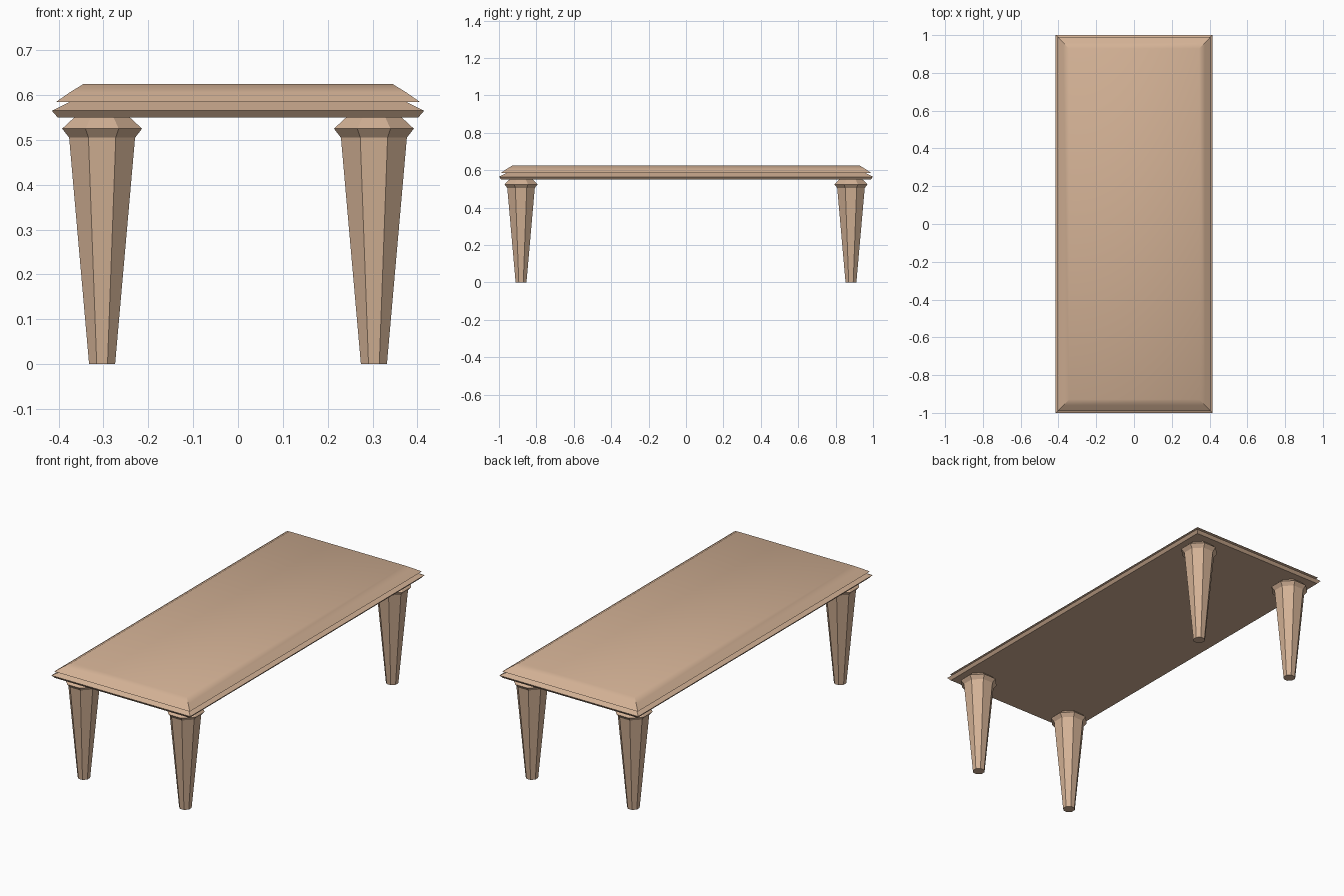
import bpy, bmesh, math

if "Cube" in bpy.data.objects:
    bpy.data.objects.remove(bpy.data.objects["Cube"])

wood = bpy.data.materials.new("tan wood")
wood.diffuse_color = (0.65, 0.44, 0.30, 1)
wood.use_nodes = True
wood.node_tree.nodes["Principled BSDF"].inputs["Base Color"].default_value = wood.diffuse_color


def loft(name, rings, smooth=False):
    """Skin a stack of closed rings and cap both ends."""
    bm = bmesh.new()
    loops = [[bm.verts.new(p) for p in ring] for ring in rings]
    n = len(loops[0])
    for a, b in zip(loops, loops[1:]):
        for i in range(n):
            j = (i + 1) % n
            bm.faces.new((a[i], a[j], b[j], b[i]))
    bm.faces.new(loops[0][::-1])
    bm.faces.new(loops[-1])
    me = bpy.data.meshes.new(name)
    bm.to_mesh(me)
    bm.free()
    ob = bpy.data.objects.new(name, me)
    bpy.context.collection.objects.link(ob)
    me.materials.append(wood)
    if smooth:
        bpy.ops.object.select_all(action='DESELECT')
        bpy.context.view_layer.objects.active = ob
        ob.select_set(True)
        bpy.ops.object.shade_smooth_by_angle(angle=math.radians(40))
    return ob


def rect(inset, z):
    x, y = 0.415 - inset, 1.0 - inset
    return [(-x, -y, z), (x, -y, z), (x, y, z), (-x, y, z)]


def octagon(cx, cy, apothem, z):
    r = apothem / math.cos(math.pi / 8)
    return [(cx + r * math.cos(math.pi / 8 + k * math.pi / 4),
             cy + r * math.sin(math.pi / 8 + k * math.pi / 4), z) for k in range(8)]


# Two-layer table top with bevelled edges
loft("lower_top", [rect(0.013, 0.55), rect(0, 0.565), rect(0.040, 0.585)])
loft("upper_top", [rect(0.010, 0.585), rect(0.040, 0.606), rect(0.071, 0.625)], True)

# Four tapered octagonal legs with flared collars
leg_profile = [(0.029, 0), (0.0735, 0.505), (0.089, 0.525), (0.062, 0.55)]
for side, sx in (("left", -1), ("right", 1)):
    for end, sy in (("front", -1), ("back", 1)):
        loft(f"{end}_{side}_leg",
             [octagon(sx * 0.303, sy * 0.882, a, z) for a, z in leg_profile])
